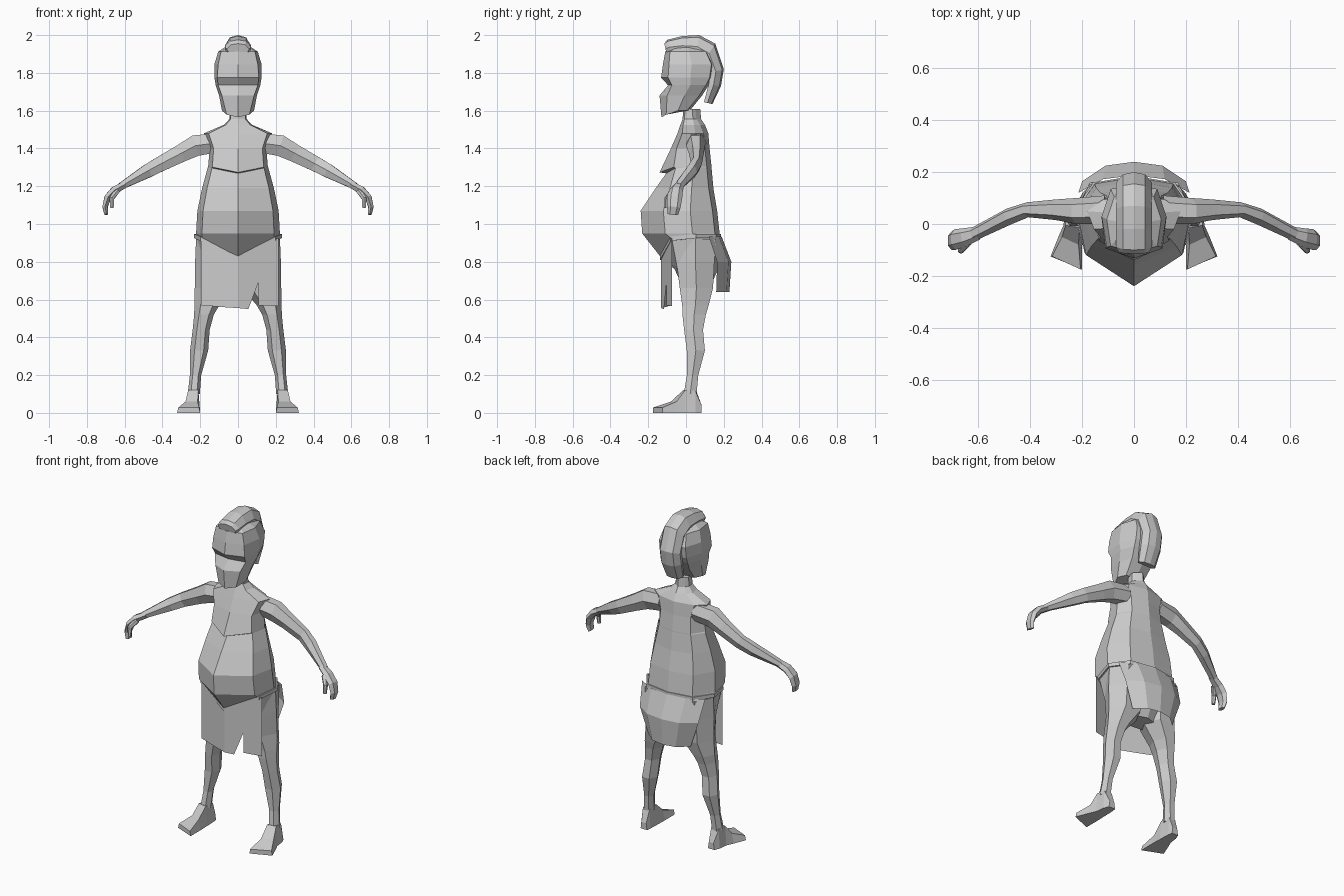
import bpy, bmesh
from mathutils import Vector

HEX = [(1, 0), (.5, 1), (-.5, 1), (-1, 0), (-.5, -1), (.5, -1)]


def finish(name, bm, mirror=False):
    bmesh.ops.recalc_face_normals(bm, faces=bm.faces[:])
    me = bpy.data.meshes.new(name)
    bm.to_mesh(me)
    bm.free()
    ob = bpy.data.objects.new(name, me)
    bpy.context.collection.objects.link(ob)
    if mirror:
        ob.modifiers.new("mirror", 'MIRROR').use_mirror_merge = False
    return ob


def loft(name, rings, mirror=False, closed=True, caps=True, loop=False):
    """Skin a list of equal-length point rings."""
    bm = bmesh.new()
    vs = [[bm.verts.new(p) for p in r] for r in rings]
    n = len(vs[0])
    pairs = list(zip(vs, vs[1:])) + ([(vs[-1], vs[0])] if loop else [])
    for a, b in pairs:
        for i in range(n if closed else n - 1):
            j = (i + 1) % n
            bm.faces.new((a[i], a[j], b[j], b[i]))
    if closed and caps and not loop:
        bm.faces.new(vs[0])
        bm.faces.new(vs[-1])
    return finish(name, bm, mirror)


def both(half):
    """Full symmetric ring from its right half (first and last on x = 0)."""
    return half + [(-x, y, z) for x, y, z in half[-2:0:-1]]


def tube(path):
    """Hexagonal rings across a path of (x, y, z, half width in y, half thickness)."""
    pts = [Vector(p[:3]) for p in path]
    rings = []
    for i, p in enumerate(path):
        t = (pts[min(i + 1, len(pts) - 1)] - pts[max(i - 1, 0)]).normalized()
        s = (Vector((0, 1, 0)) - t * t.y).normalized()
        u = t.cross(s)
        rings.append([pts[i] + s * (a * p[3]) + u * (b * p[4]) for a, b in HEX])
    return rings


# torso: z, half width, front centre y, front corner y, back y, front drop
def torso_ring(z, w, yf, yc, yb, d, grow=1.0):
    ym = (yc + yb) / 2
    half = [(0, yf, z - d), (.86 * w, yc, z - d * .12), (w, ym, z),
            (.68 * w, yb - .025, z), (0, yb, z)]
    return both([(x * grow, ym + (y - ym) * grow, h) for x, y, h in half])


WAIST = (.935, .222, -.13, -.075, .18)
torso = [(1.61, .042, -.015, -.005, .075, 0), (1.555, .046, -.018, -.008, .08, 0),
         (1.525, .075, -.03, -.015, .1, 0), (1.48, .18, -.045, -.02, .118, 0),
         (1.40, .15, -.08, -.05, .125, 0), (1.305, .158, -.14, -.065, .135, .032),
         (1.30, .160, -.105, -.055, .135, .032), (1.19, .19, -.16, -.085, .145, 0),
         (1.07, .215, -.24, -.12, .165, 0), (.95, .222, -.232, -.11, .178, 0),
         WAIST + (.115,), (.76, .2, -.06, -.045, .17, 0), (.65, .12, -.01, 0, .12, 0)]
loft("torso", [torso_ring(*r) for r in torso])

# belt around the slanted waist
z0 = WAIST[0]
loft("belt", [torso_ring(z0 + dz, *WAIST[1:], .115, g) for dz, g in
              ((.012, 1.0), (.012, 1.045), (-.01, 1.045), (-.01, 1.0))], loop=True)

# head: z, front half width, half width, front y, front corner y, back y, chin drop
head = [(1.60, .06, .085, -.13, -.105, .02, .035), (1.68, .085, .10, -.14, -.10, .085, 0),
        (1.735, .105, .118, -.095, -.075, .12, 0), (1.775, .11, .125, -.132, -.095, .14, 0),
        (1.845, .105, .125, -.122, -.09, .15, 0), (1.912, .09, .105, -.11, -.085, .12, 0),
        (1.935, .06, .07, -.06, -.05, .07, 0)]
loft("head", [both([(0, yf, z - d), (wf, yc, z - d * .6), (w, (yc + yb) / 2, z),
                    (.72 * w, yb - .015, z), (0, yb, z)])
              for z, wf, w, yf, yc, yb, d in head])

# hair crest: outer (y, z) and inner (y, z) along the skull
crest = [((-.115, 1.955), (-.105, 1.91)), ((-.10, 1.975), (-.08, 1.91)),
         ((-.02, 1.995), (-.02, 1.91)), ((.07, 2.0), (.05, 1.90)),
         ((.155, 1.955), (.10, 1.87)), ((.2, 1.82), (.13, 1.80)),
         ((.185, 1.73), (.12, 1.74)), ((.14, 1.635), (.095, 1.645))]
rings = []
for i, (o, n) in enumerate(crest):
    k = .85 if i in (0, len(crest) - 1) else 1
    pt = lambda x, t: (x * k, n[0] + (o[0] - n[0]) * t, n[1] + (o[1] - n[1]) * t)
    rings.append(both([pt(0, 1), pt(.043, .88), pt(.07, .4), pt(.062, 0), pt(0, 0)]))
loft("hair_crest", rings)

# arms and hands
loft("arm", tube([(.11, .055, 1.43, .055, .05), (.225, .05, 1.415, .05, .056),
                  (.30, .055, 1.375, .04, .047), (.41, .055, 1.318, .029, .04),
                  (.48, .03, 1.28, .032, .036), (.62, -.04, 1.2, .026, .018)]), mirror=True)
loft("hand", tube([(.60, -.035, 1.208, .026, .018), (.655, -.052, 1.178, .036, .02),
                   (.69, -.06, 1.14, .04, .018), (.704, -.065, 1.09, .036, .014),
                   (.697, -.07, 1.05, .028, .01)]), mirror=True)
loft("thumb", tube([(.64, -.07, 1.175, .018, .014), (.668, -.10, 1.135, .014, .012),
                    (.667, -.105, 1.085, .010, .009)]), mirror=True)

# legs: z, centre x, centre y, half sizes
leg = [(.92, .117, .05, .105, .11), (.80, .12, .05, .107, .10), (.66, .125, .055, .104, .088),
       (.57, .165, .05, .066, .07), (.52, .18, .043, .052, .062), (.44, .195, .04, .045, .05),
       (.33, .206, .052, .048, .048), (.20, .225, .035, .03, .03), (.10, .234, .022, .032, .034)]
loft("leg", [[(cx + a * rx, cy + b * ry, z) for a, b in HEX] for z, cx, cy, rx, ry in leg],
     mirror=True)

# feet: inner x, y, outer x, y, top height, top inset
foot = [(.208, .083, .252, .083, .04, .006), (.204, .055, .265, .05, .115, .006),
        (.202, -.015, .272, -.005, .12, .008), (.2, -.08, .292, -.05, .06, .014),
        (.2, -.175, .322, -.125, .028, .006)]
loft("foot", [[(xi, yi, 0), (xo, yo, 0), (xo - s, yo, h), (xi + s, yi, h)]
              for xi, yi, xo, yo, h, s in foot], mirror=True)

# front loincloth in two strips, with a torn notch between: x, bottom z
for name, cols in (("front_cloth_wide", [(-.195, .57), (-.08, .56), (0, .555), (.055, .55), (.108, .69)]),
                   ("front_cloth_narrow", [(.108, .57), (.215, .565)])):
    y = lambda x: -.132 + abs(x) * .27
    loft(name, [[(x, y(x), .82 + abs(x) * .5), (x, y(x), zb)] for x, zb in cols],
         closed=False)

# back loincloth: z, half width, centre y, side y
loft("back_cloth", [[(-w, ys, z), (-w * .55, yc - .015, z), (0, yc, z), (w * .55, yc - .015, z), (w, ys, z)]
                    for z, w, yc, ys in ((.935, .215, .188, .12), (.80, .2, .24, .165), (.64, .145, .23, .16))],
     closed=False)
